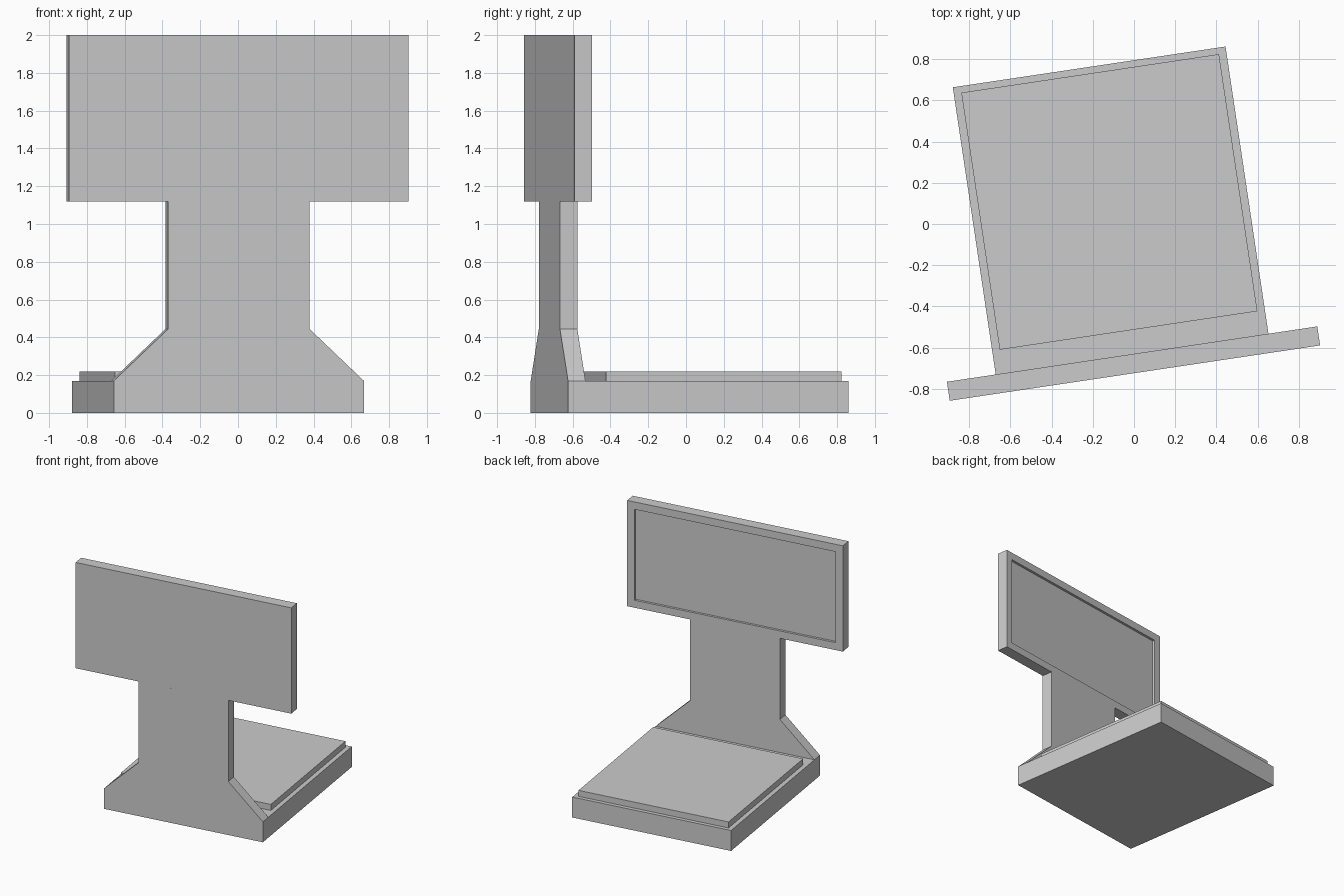
import bpy, bmesh, math
from mathutils import Matrix

if "Cube" in bpy.data.objects:
    bpy.data.objects.remove(bpy.data.objects["Cube"])

# The whole model is turned slightly about z; parts are built in its own axes.
TURN = Matrix.Rotation(math.radians(8.5), 4, 'Z')
CX = -0.1025                    # centre line of the model in its own axes
FRONT, BACK = -0.716, -0.623    # faces of the upright plate


def finish(bm, name):
    bmesh.ops.recalc_face_normals(bm, faces=bm.faces)
    mesh = bpy.data.meshes.new(name)
    bm.to_mesh(mesh)
    bm.free()
    obj = bpy.data.objects.new(name, mesh)
    obj.matrix_world = TURN
    bpy.context.collection.objects.link(obj)
    return obj


def plate(half_profile, y0, y1):
    """Mirror (half width, z) points about the centre line, extrude y0 to y1."""
    pts = [(CX + w, z) for w, z in half_profile]
    pts += [(CX - w, z) for w, z in reversed(half_profile)]
    bm = bmesh.new()
    face = bm.faces.new([bm.verts.new((x, y0, z)) for x, z in pts])
    ext = bmesh.ops.extrude_face_region(bm, geom=[face])
    verts = [v for v in ext['geom'] if isinstance(v, bmesh.types.BMVert)]
    bmesh.ops.translate(bm, verts=verts, vec=(0, y1 - y0, 0))
    bmesh.ops.recalc_face_normals(bm, faces=bm.faces)
    return bm


# Base slab
finish(plate([(0.669, 0), (0.669, 0.17)], FRONT, 0.786), "base")

# Raised pad on the base
finish(plate([(0.632, 0.17), (0.632, 0.22)], -0.507, 0.754), "seat_pad")

# Neck flaring out to the base width
finish(plate([(0.669, 0.17), (0.378, 0.445), (0.378, 1.12)], FRONT, BACK), "neck")

# Wide head panel with a shallow recess in its back face
bm = plate([(0.9085, 1.12), (0.9085, 2.0)], FRONT, BACK)
back = max(bm.faces, key=lambda f: f.calc_center_median().y)
bmesh.ops.inset_region(bm, faces=[back], thickness=0.062, use_even_offset=True)
ext = bmesh.ops.extrude_discrete_faces(bm, faces=[back])
bmesh.ops.translate(bm, verts=ext['faces'][0].verts[:], vec=(0, -0.02, 0))
finish(bm, "head_panel")
